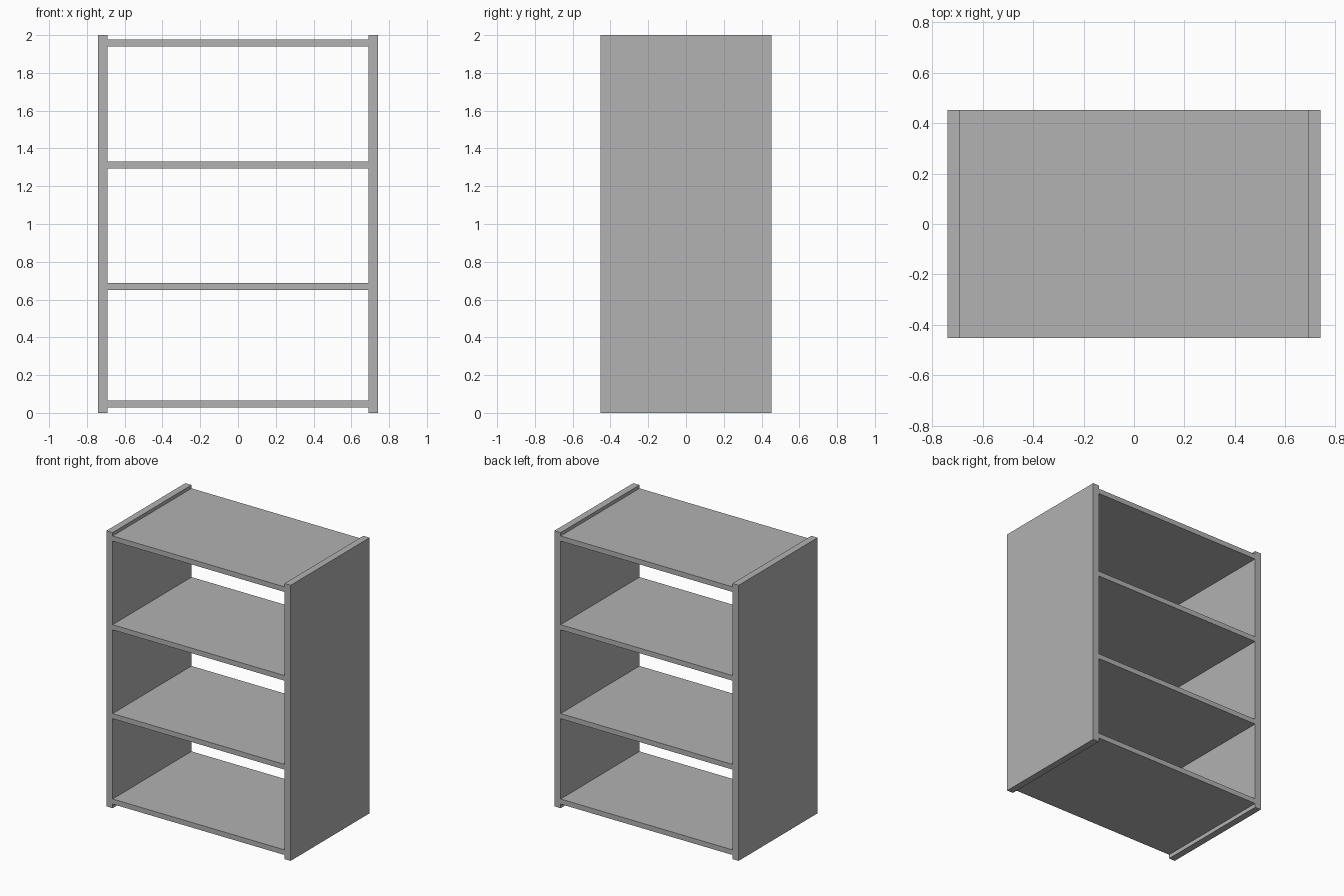
import bpy

if "Cube" in bpy.data.objects:
    bpy.data.objects.remove(bpy.data.objects["Cube"], do_unlink=True)

HALF_WIDTH, DEPTH, HEIGHT = 0.74, 0.905, 2.0
SIDE, BOARD = 0.05, 0.037

grey = bpy.data.materials.new("plain grey")
grey.use_nodes = True
colour = (0.445, 0.445, 0.445, 1)
grey.diffuse_color = colour
grey.node_tree.nodes["Principled BSDF"].inputs["Base Color"].default_value = colour


def board(name, size, location):
    bpy.ops.mesh.primitive_cube_add(size=1, location=location)
    obj = bpy.context.object
    obj.name = name
    obj.scale = size
    bpy.ops.object.transform_apply(location=False, rotation=False, scale=True)
    obj.data.materials.append(grey)


# Side panels
for name, side in (("left_panel", 1), ("right_panel", -1)):
    board(name, (SIDE, DEPTH, HEIGHT), (side * (HALF_WIDTH - SIDE / 2), 0, HEIGHT / 2))

# Shelves, recessed between the panel ends
shelf_width = 2 * (HALF_WIDTH - SIDE)
shelves = {"bottom_shelf": 0.048, "lower_shelf": 0.668,
           "upper_shelf": 1.313, "top_shelf": 1.957}
for name, z in shelves.items():
    board(name, (shelf_width, DEPTH, BOARD), (0, 0, z))
